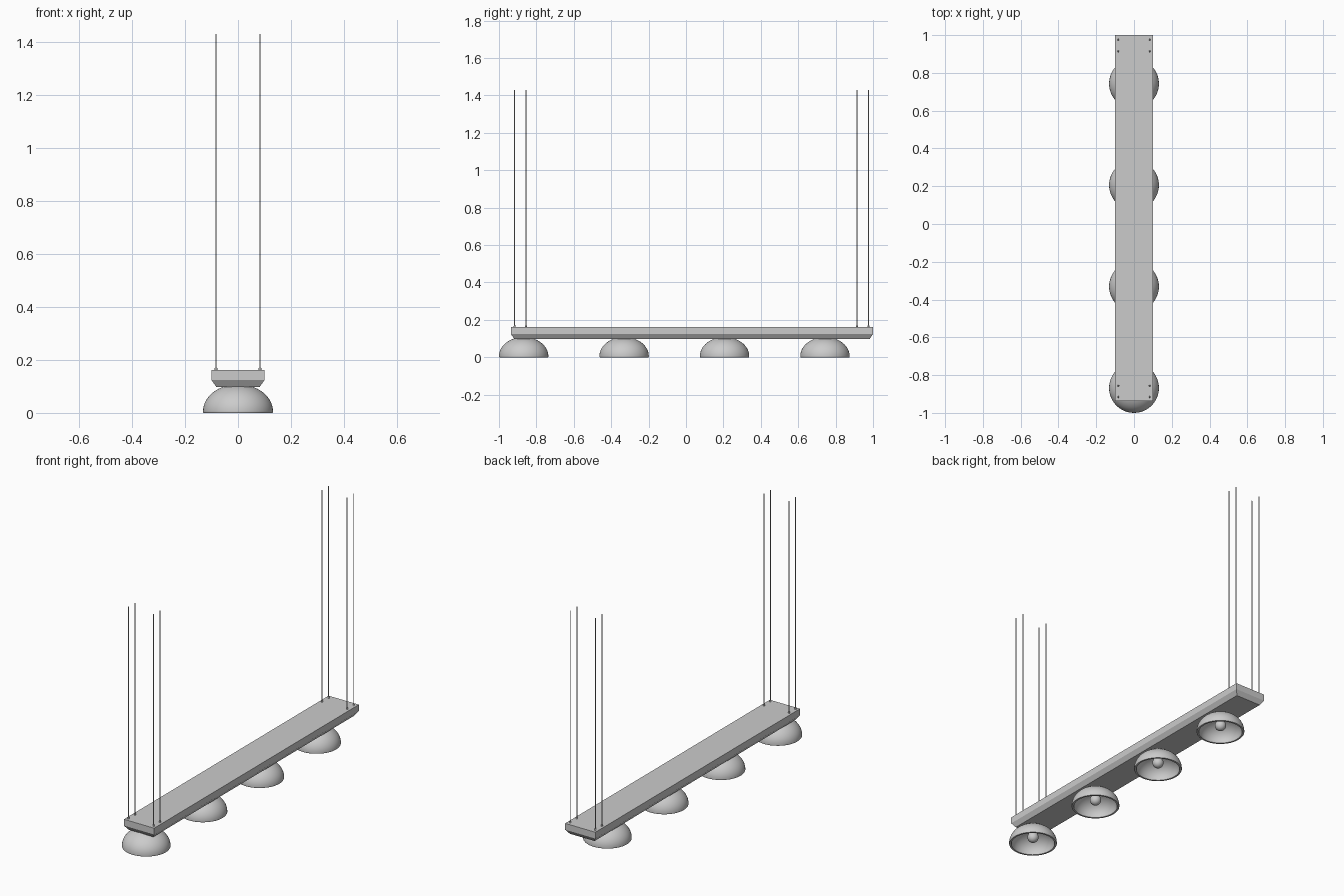
import bpy, bmesh, math

if "Cube" in bpy.data.objects:
    bpy.data.objects.remove(bpy.data.objects["Cube"])


def make_object(name, bm, smooth=True):
    bmesh.ops.recalc_face_normals(bm, faces=bm.faces)
    mesh = bpy.data.meshes.new(name)
    bm.to_mesh(mesh)
    bm.free()
    obj = bpy.data.objects.new(name, mesh)
    bpy.context.collection.objects.link(obj)
    if smooth:
        bpy.ops.object.select_all(action='DESELECT')
        obj.select_set(True)
        bpy.context.view_layer.objects.active = obj
        bpy.ops.object.shade_smooth_by_angle(angle=math.radians(35))
    return obj


def lathe(name, profile, location, steps=48):
    bm = bmesh.new()
    verts = [bm.verts.new((r, 0, z)) for r, z in profile]
    edges = [bm.edges.new(pair) for pair in zip(verts, verts[1:])]
    bmesh.ops.spin(bm, geom=verts + edges, cent=(0, 0, 0), axis=(0, 0, 1),
                   angle=math.tau, steps=steps, use_duplicate=False)
    bmesh.ops.remove_doubles(bm, verts=bm.verts, dist=1e-5)
    obj = make_object(name, bm)
    obj.location = location
    return obj


def arc(r, h, z0, a0, a1, n):
    angles = [math.radians(a0 + (a1 - a0) * i / n) for i in range(n + 1)]
    return [(max(r * math.cos(a), 0), z0 + h * math.sin(a)) for a in angles]


# Beam: rectangular slab tapering towards its underside
Y0, Y1, HALF, INSET = -0.936, 1.0, 0.1, 0.018
bm = bmesh.new()
rings = []
for z, d in ((0.098, INSET), (0.124, 0), (0.162, 0)):
    x = HALF - d
    rings.append([bm.verts.new(p) for p in ((-x, Y0 + d, z), (x, Y0 + d, z),
                                            (x, Y1 - d, z), (-x, Y1 - d, z))])
for low, high in zip(rings, rings[1:]):
    for i in range(4):
        j = (i + 1) % 4
        bm.faces.new((low[i], low[j], high[j], high[i]))
bm.faces.new(rings[0][::-1])
bm.faces.new(rings[-1])
make_object("beam", bm, smooth=False)

# Lamps: hollow dome shade with rolled rim, bulb and socket
shade = ([(0.118, 0.004), (0.120, 0.0), (0.130, 0.0), (0.132, 0.003)]
         + arc(0.132, 0.102, 0.006, 0, 90, 16)
         + arc(0.118, 0.090, 0.006, 90, 0, 16) + [(0.118, 0.004)])
bulb = arc(0.031, 0.031, 0.042, -90, 60, 14) + [(0.014, 0.078), (0.0, 0.078)]
socket = [(0.0, 0.074), (0.018, 0.074), (0.018, 0.1), (0.0, 0.1)]
for i in range(4):
    at = (0, -0.868 + 0.537 * i, 0)
    lathe(f"lamp_shade_{i + 1}", shade, at)
    lathe(f"bulb_{i + 1}", bulb, at, 24)
    lathe(f"bulb_socket_{i + 1}", socket, at, 24)

# Suspension wires in pairs at each corner, each with a small ferrule
wire = [(0, 0.155), (0.0025, 0.155), (0.0025, 1.43), (0, 1.43)]
ferrule = [(0, 0.158), (0.005, 0.158), (0.005, 0.168), (0.003, 0.172), (0, 0.172)]
for x in (-0.083, 0.083):
    for y in (-0.916, -0.856, 0.914, 0.976):
        lathe("suspension_wire", wire, (x, y, 0), 10)
        lathe("wire_ferrule", ferrule, (x, y, 0), 12)
